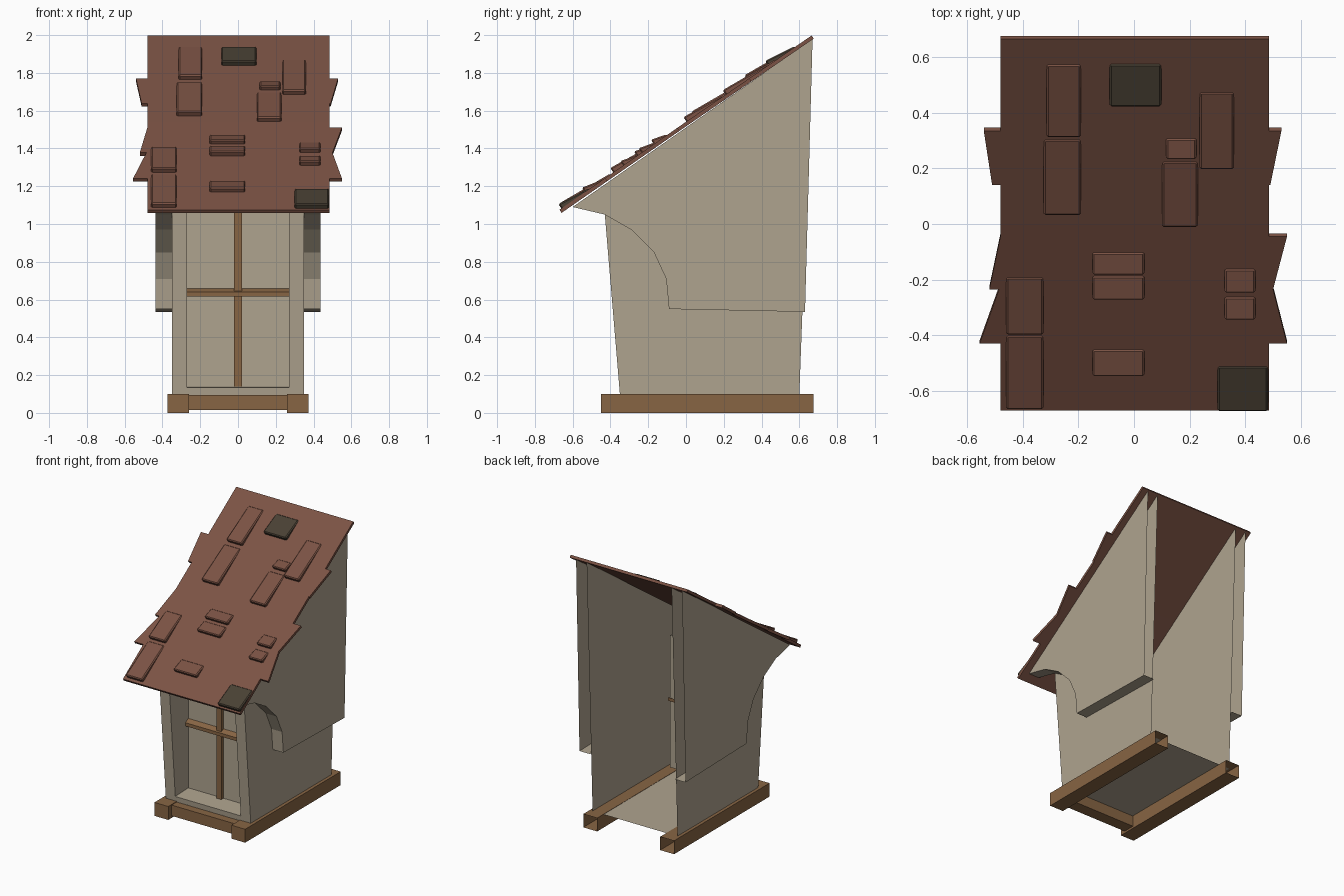
import bpy, bmesh, math

if "Cube" in bpy.data.objects:
    bpy.data.objects.remove(bpy.data.objects["Cube"])


def mat(name, col):
    m = bpy.data.materials.new(name)
    m.diffuse_color = (*col, 1)
    m.use_nodes = True
    m.node_tree.nodes["Principled BSDF"].inputs["Base Color"].default_value = m.diffuse_color
    return m


PLASTER = mat("beige plaster", (0.43, 0.37, 0.275))
CLAY = mat("red clay", (0.2, 0.086, 0.058))
WOOD = mat("brown wood", (0.245, 0.13, 0.057))
DARK = mat("dark tile", (0.068, 0.053, 0.035))


def mesh(name, polys, m):
    """Object from a list of polygons; shared corners are welded."""
    bm = bmesh.new()
    for p in polys:
        bm.faces.new([bm.verts.new(v) for v in p])
    bmesh.ops.remove_doubles(bm, verts=bm.verts, dist=1e-4)
    bmesh.ops.recalc_face_normals(bm, faces=bm.faces)
    me = bpy.data.meshes.new(name)
    bm.to_mesh(me)
    bm.free()
    me.materials.append(m)
    ob = bpy.data.objects.new(name, me)
    bpy.context.collection.objects.link(ob)
    return ob


def prism(bottom, top):
    n = len(bottom)
    sides = [[bottom[i], bottom[(i + 1) % n], top[(i + 1) % n], top[i]] for i in range(n)]
    return [bottom, top] + sides


def box(x0, x1, y0, y1, z0, z1):
    q = [(x0, y0), (x1, y0), (x1, y1), (x0, y1)]
    return prism([(x, y, z0) for x, y in q], [(x, y, z1) for x, y in q])


def front_y(z):          # the front wall leans outwards
    return -0.35 - 0.084 * (z - 0.1)


def roof_z(y):           # top surface of the roof, with a slight bend
    return 1.541 + (0.687 if y > 0 else 0.695) * y


def roof_point(x, y, h):  # point at height h square to the roof slope
    return (x, y - 0.57 * h, roof_z(y) + 0.82 * h)


# Side walls, open at the back and top
for s, side in ((1, "right"), (-1, "left")):
    prof = [(-0.35, 0.1), (0.6, 0.1), (0.67, 1.98), (front_y(1.2), 1.2)]
    mesh(side + "_wall", [[(s * 0.35, y, z) for y, z in prof]], PLASTER)

    # Hollow cheek with curved front bracket
    prof = [(0.67, 1.98), (-0.6, 1.09), (-0.43, 1.05), (-0.29, 0.97), (-0.17, 0.85),
            (-0.105, 0.71), (-0.09, 0.55), (0.63, 0.535)]
    a = [(s * 0.35, y, z) for y, z in prof]
    b = [(s * 0.437, y, z) for y, z in prof]
    faces = [b] + [[a[i], a[i + 1], b[i + 1], b[i]] for i in range(1, 7)]
    mesh(side + "_cheek", faces, PLASTER)

    # Base beam, open at the back end
    x = sorted((s * 0.26, s * 0.374))
    beam = box(*x, -0.45, 0.675, 0.0, 0.1)
    beam = [f for f in beam if not all(v[1] > 0.6 for v in f)]
    mesh(side + "_base_beam", beam, WOOD)


# Front wall with a recessed window: leaning frame, upright pane
def front_quad(x0, x1, z0, z1):
    return [(x, front_y(z), z) for x, z in ((x0, z0), (x1, z0), (x1, z1), (x0, z1))]


X, Z0, Z1, PANE_Y = 0.27, 0.135, 1.12, -0.2
frame = [front_quad(-0.35, -X, 0.09, 1.2), front_quad(X, 0.35, 0.09, 1.2),
         front_quad(-X, X, 0.09, Z0), front_quad(-X, X, Z1, 1.2)]
outer = front_quad(-X, X, Z0, Z1)
inner = [(x, PANE_Y, z + 0.006) for x, y, z in outer]
reveal = [[outer[i], outer[(i + 1) % 4], inner[(i + 1) % 4], inner[i]] for i in range(4)]
mesh("front_wall", frame + reveal, PLASTER)
mesh("window_pane", [inner], PLASTER)

# Window bars set into the pane
mesh("upright_bar", box(-0.02, 0.02, PANE_Y - 0.025, PANE_Y + 0.02, Z0, Z1), WOOD)
y0, y1 = PANE_Y - 0.035, PANE_Y + 0.025
q = [(y0, 0.615), (y0, 0.64), (y1, 0.672), (y1, 0.647)]
mesh("cross_bar", prism([(-X, y, z) for y, z in q], [(X, y, z) for y, z in q]), WOOD)

# Floor and front sill plank
mesh("floor", [[(-0.35, -0.35, 0.098), (0.35, -0.35, 0.098),
                (0.35, 0.6, 0.098), (-0.35, 0.6, 0.098)]], PLASTER)
mesh("front_sill", box(-0.26, 0.26, -0.41, -0.32, 0.015, 0.095), WOOD)

# Roof in strips whose ends step out as ragged tile edges
E = (-0.48, 0.485)
strips = [(0.665, *E, 0.335, *E), (0.335, -0.54, 0.53, 0.14, -0.51, 0.49),
          (0.14, *E, 0.0, *E), (0.0, *E, -0.045, *E),
          (-0.045, -0.48, 0.55, -0.235, -0.52, 0.50),
          (-0.235, -0.485, 0.50, -0.43, -0.555, 0.55), (-0.43, *E, -0.67, *E)]
for i, (y0, l0, r0, y1, l1, r1) in enumerate(strips):
    q = [(l0, y0), (r0, y0), (r1, y1), (l1, y1)]
    mesh(f"roof_strip_{i + 1}", prism([roof_point(x, y, -0.02) for x, y in q],
                                      [roof_point(x, y, 0) for x, y in q]), CLAY)

# Raised tiles: x0, x1, lower y, upper y, colour; the upper end sinks into the roof
tiles = [(-0.315, -0.19, 0.31, 0.575, CLAY), (-0.325, -0.19, 0.03, 0.305, CLAY),
         (0.235, 0.36, 0.195, 0.475, CLAY), (0.115, 0.225, 0.23, 0.31, CLAY),
         (0.10, 0.23, -0.013, 0.225, CLAY), (-0.15, 0.038, -0.185, -0.10, CLAY),
         (-0.15, 0.038, -0.275, -0.185, CLAY), (-0.15, 0.038, -0.55, -0.45, CLAY),
         (0.325, 0.437, -0.25, -0.16, CLAY), (0.325, 0.437, -0.347, -0.26, CLAY),
         (-0.46, -0.325, -0.40, -0.19, CLAY), (-0.46, -0.325, -0.668, -0.40, CLAY),
         (-0.088, 0.098, 0.42, 0.577, DARK), (0.30, 0.482, -0.675, -0.51, DARK)]
for i, (x0, x1, y0, y1, m) in enumerate(tiles):
    y0 += 0.015
    q = [(x0, y0, 0.028), (x1, y0, 0.028), (x1, y1, 0.004), (x0, y1, 0.004)]
    t = mesh(f"roof_tile_{i + 1}", prism([roof_point(x, y, -0.012) for x, y, h in q],
                                         [roof_point(x, y, h) for x, y, h in q]), m)
    bev = t.modifiers.new("worn_edges", 'BEVEL')
    bev.width = 0.007
    bev.segments = 1
